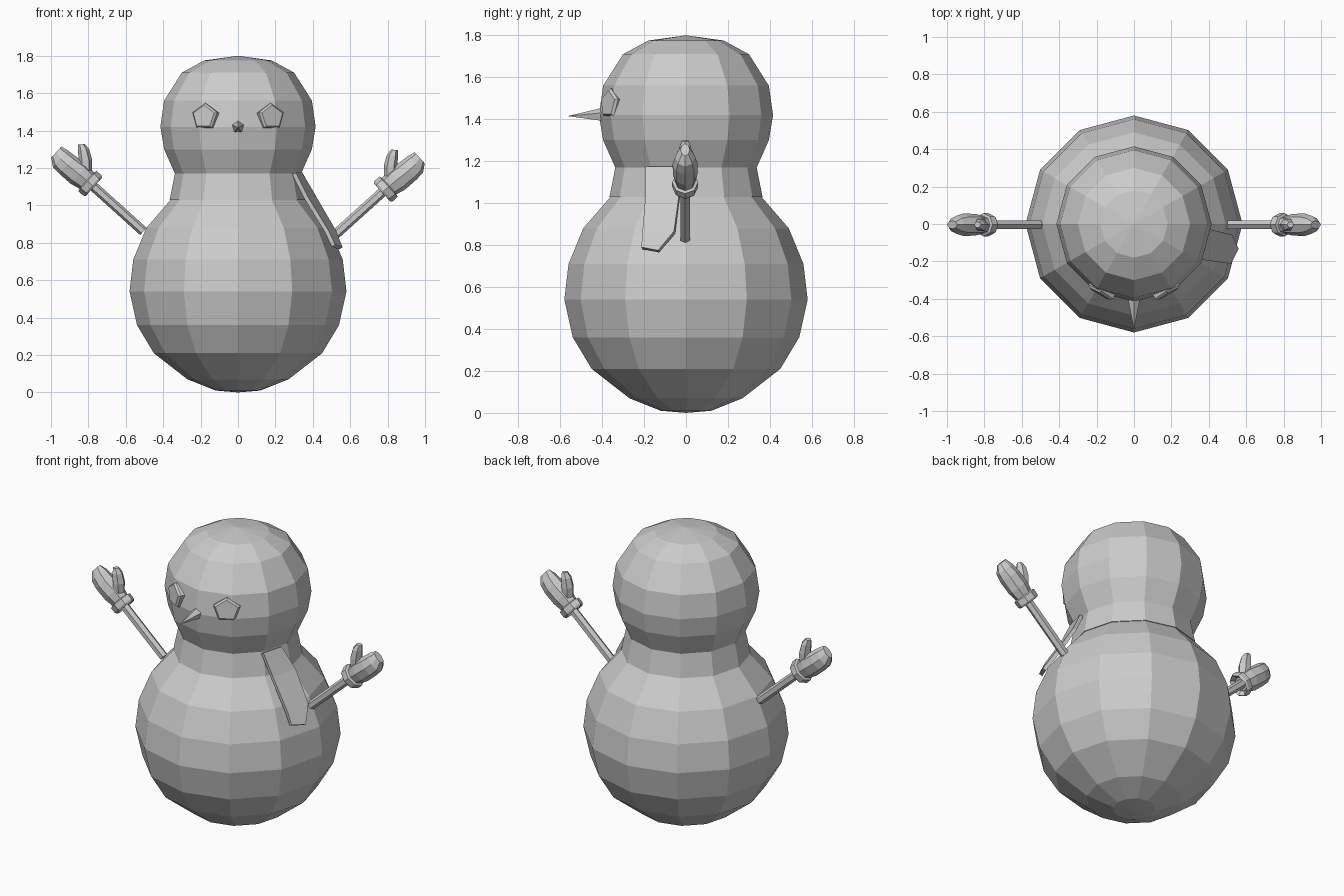
import bpy, bmesh, math
from mathutils import Vector

if "Cube" in bpy.data.objects:
    bpy.data.objects.remove(bpy.data.objects["Cube"])

X, Y, Z = Vector((1, 0, 0)), Vector((0, 1, 0)), Vector((0, 0, 1))


def finish(name, bm):
    bmesh.ops.remove_doubles(bm, verts=bm.verts[:], dist=0.0005)
    bmesh.ops.recalc_face_normals(bm, faces=bm.faces[:])
    mesh = bpy.data.meshes.new(name)
    bm.to_mesh(mesh)
    bm.free()
    obj = bpy.data.objects.new(name, mesh)
    bpy.context.collection.objects.link(obj)
    return obj


def loft(name, stations, a, b, sides, closed=False, turn=0.0):
    """Skin rings given as (centre, half size along a, half size along b)."""
    bm = bmesh.new()
    rings = []
    for c, ra, rb in stations:
        ring = []
        for k in range(sides):
            t = 2 * math.pi * k / sides + turn
            ring.append(bm.verts.new(c + a * ra * math.cos(t) + b * rb * math.sin(t)))
        rings.append(ring)
    pairs = list(zip(rings, rings[1:]))
    if closed:
        pairs.append((rings[-1], rings[0]))
    for r0, r1 in pairs:
        for k in range(sides):
            j = (k + 1) % sides
            bm.faces.new((r0[k], r0[j], r1[j], r1[k]))
    if not closed:
        bm.faces.new(rings[0])
        bm.faces.new(rings[-1])
    return finish(name, bm)


def lathe(name, profile, closed=False):
    return loft(name, [(Z * z, r, r) for r, z in profile], X, Y, 12, closed)


# Body and head: twelve-sided snowballs
lathe("body", [(.0001, 0), (.12, .01), (.27, .07), (.45, .21), (.54, .36), (.58, .54),
               (.56, .71), (.49, .88), (.36, 1.03), (.2, 1.12), (.0001, 1.15)])
lathe("head", [(.0001, 1.0), (.2, 1.05), (.335, 1.165), (.395, 1.30), (.415, 1.42),
               (.395, 1.56), (.30, 1.71), (.18, 1.775), (.0001, 1.80)])

# Scarf band around the neck
lathe("scarf_band", [(.30, 1.03), (.365, 1.03), (.337, 1.17), (.28, 1.17)], closed=True)

# Scarf tail hanging over the shoulder
bm = bmesh.new()
rows = [((.30, -.19, 1.17), (.335, -.06, 1.17)),
        ((.365, -.19, 1.04), (.41, -.03, 1.04)),
        ((.475, -.205, .86), (.515, -.055, .86)),
        ((.51, -.21, .785), (.55, -.13, .77))]
strip = [[bm.verts.new(p) for p in row] for row in rows]
for r0, r1 in zip(strip, strip[1:]):
    bm.faces.new((r0[0], r0[1], r1[1], r1[0]))
tail = finish("scarf_tail", bm)
thick = tail.modifiers.new("thickness", 'SOLIDIFY')
thick.thickness = .022
thick.offset = 0

# Eyes: five-sided buttons following the head
for side, label in ((-1, "left"), (1, "right")):
    n = Vector((.5 * side, -.86, .08)).normalized()
    across = n.cross(Z).normalized()
    up = across.cross(n)
    front = Vector((.184 * side, -.374, 1.475))
    loft("eye_" + label, [(front - n * .07, .075, .07), (front - n * .012, .08, .073),
                          (front, .068, .062)], across, up, 5, turn=math.pi / 2)

# Pointed nose
loft("nose", [(Vector((0, -.36, 1.42)), .037, .037), (Vector((0, -.40, 1.42)), .034, .034),
              (Vector((0, -.56, 1.415)), .001, .001)], X, Z, 5, turn=math.pi / 2)

# Stick arms with mittens; the left one sits a little higher
for side, lift, label in ((1, 0, "right"), (-1, .03, "left")):
    d = Vector((.743 * side, 0, .669))
    n = Vector((-.669 * side, 0, .743))
    o = Vector((.788 * side, -.004, 1.085 + lift))

    def at(u, v):
        return o + d * u + n * v

    loft("arm_" + label, [(at(-.38, 0), .026, .026), (at(.03, 0), .026, .026)], n, Y, 6)
    loft("cuff_" + label, [(at(-.024, 0), .066, .054), (at(-.012, 0), .073, .062),
                           (at(.022, 0), .073, .062), (at(.03, 0), .05, .045),
                           (at(.0, 0), .045, .038)], n, Y, 8, closed=True)
    loft("mitten_" + label, [(at(.01, 0), .055, .045), (at(.08, -.003), .068, .058),
                             (at(.16, -.008), .064, .060), (at(.21, -.008), .060, .048),
                             (at(.25, .003), .040, .022)], n, Y, 8)
    # Thumb leans away from the hand
    b = (n * .75 - d * .66).normalized()
    loft("thumb_" + label, [(at(.05, .015), .035, .035), (at(.105, .075), .036, .038),
                            (at(.15, .11), .030, .032), (at(.178, .125), .018, .018)], b, Y, 6)
